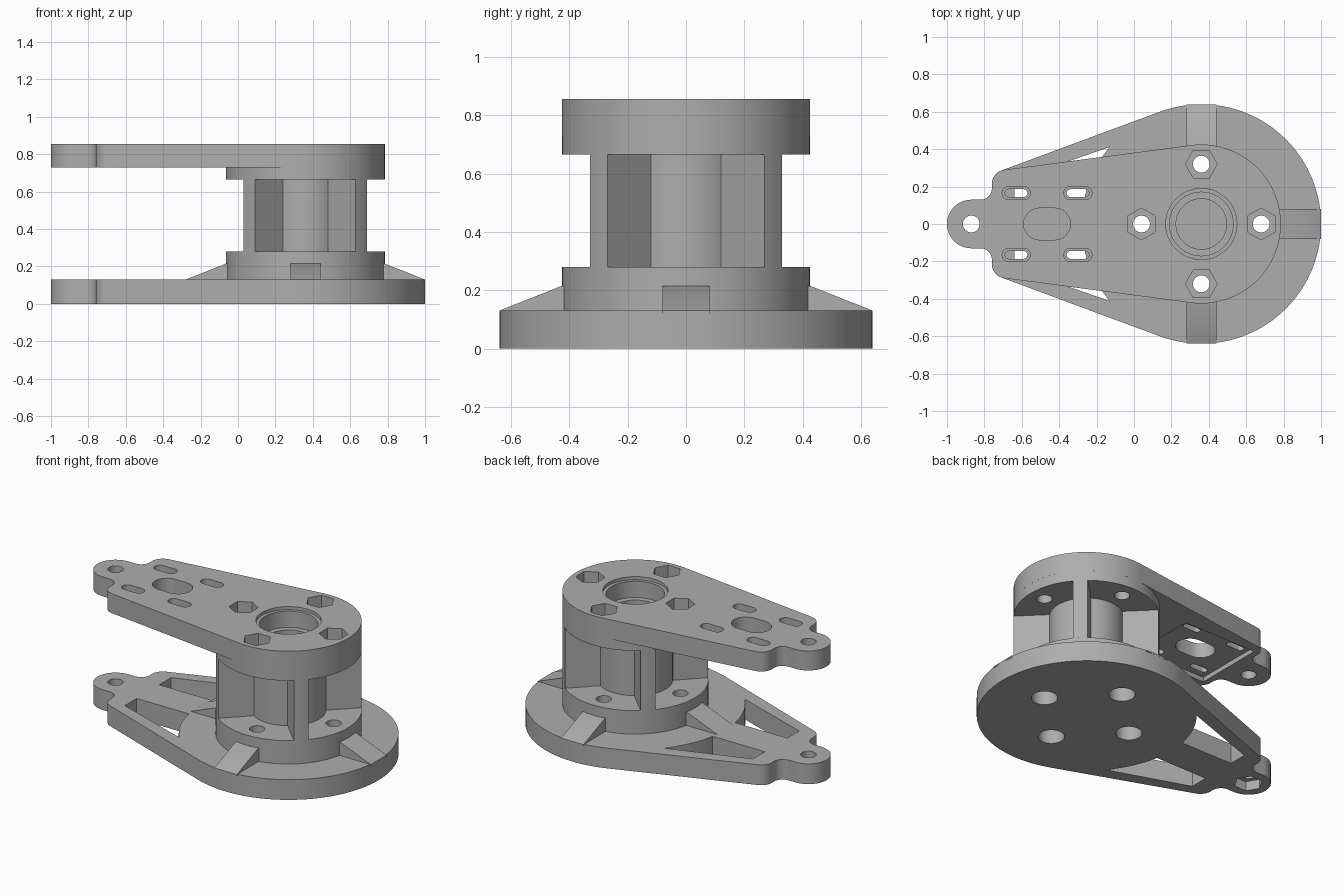
import bpy, bmesh
from math import sin, cos, asin, acos, atan2, hypot, radians, pi, tau
from mathutils import Matrix

if "Cube" in bpy.data.objects:
    bpy.data.objects.remove(bpy.data.objects["Cube"])

grey = bpy.data.materials.new("plain_grey")
grey.use_nodes = True
colour = (0.42, 0.42, 0.42, 1)
grey.diffuse_color = colour
grey.node_tree.nodes["Principled BSDF"].inputs["Base Color"].default_value = colour

HUB = (0.36, 0)          # axis of the hub
LUG = (-0.87, 0)         # axis of the end lug
BOLTS = [(HUB[0] + 0.32 * cos(k * pi / 2), 0.32 * sin(k * pi / 2), k * pi / 2) for k in range(4)]
BASE_TOP, LOW_TOP, COL_TOP, PLATE_LOW, TOP = 0.13, 0.28, 0.665, 0.73, 0.855
FLANGE_R = 0.425


def arc(c, r, a0, a1, n=12):
    return [(c[0] + r * cos(a0 + (a1 - a0) * i / n), c[1] + r * sin(a0 + (a1 - a0) * i / n))
            for i in range(n + 1)]


def circle(c, r, n=64, turn=0):
    return arc(c, r, turn, turn + tau, n)[:-1]


def slot(c, length, width):
    h = (length - width) / 2
    return (arc((c[0] + h, c[1]), width / 2, -pi / 2, pi / 2)
            + arc((c[0] - h, c[1]), width / 2, pi / 2, 3 * pi / 2))


def prism(name, outline, z0, z1):
    bm = bmesh.new()
    face = bm.faces.new([bm.verts.new((x, y, z0)) for x, y in outline])
    top = bmesh.ops.extrude_face_region(bm, geom=[face])
    verts = [v for v in top["geom"] if isinstance(v, bmesh.types.BMVert)]
    bmesh.ops.translate(bm, verts=verts, vec=(0, 0, z1 - z0))
    bmesh.ops.recalc_face_normals(bm, faces=bm.faces)
    mesh = bpy.data.meshes.new(name)
    bm.to_mesh(mesh)
    bm.free()
    mesh.materials.append(grey)
    obj = bpy.data.objects.new(name, mesh)
    bpy.context.collection.objects.link(obj)
    return obj


def select(obj):
    bpy.ops.object.select_all(action="DESELECT")
    obj.select_set(True)
    bpy.context.view_layer.objects.active = obj


def cut(obj, cutters):
    """Subtract each (outline, z0, z1) prism from the part."""
    for outline, z0, z1 in cutters:
        tool = prism("cutter", outline, z0, z1)
        tool.hide_render = True
        mod = obj.modifiers.new("cut", "BOOLEAN")
        mod.operation, mod.solver, mod.object = "DIFFERENCE", "EXACT", tool
        select(obj)
        bpy.ops.object.modifier_apply(modifier=mod.name)
        bpy.data.objects.remove(tool)


def finish(obj):
    select(obj)
    bpy.ops.object.shade_smooth_by_angle(angle=radians(30))


def arm_outline(r):
    """Teardrop round the hub with shoulders and an end lug."""
    c, cr = (-0.685, 0.215), 0.075
    dx, dy = c[0] - HUB[0], c[1]
    n = atan2(dy, dx) - acos((r - cr) / hypot(dx, dy))
    half = arc(LUG, 0.13, pi, pi / 2)
    half += arc((-0.82, 0.19), 0.06, -pi / 2, 0, 8)
    half += arc(c, cr, pi, n, 8) + arc(HUB, r, n, 0, 32)
    return half + [(x, -y) for x, y in reversed(half[1:-1])]


# Base plate with side windows, bolt recesses and lug nut pocket
base = prism("base_plate", arm_outline(0.64), 0, BASE_TOP)
window = [(-0.64, 0.115), (-0.64, 0.235)] + arc(HUB, 0.64, radians(140), radians(169.7))
cuts = [([(x, s * y) for x, y in window], -1, 1) for s in (1, -1)]
cuts += [(circle(b, 0.077, 32), -1, 1) for b in BOLTS]
cuts += [(circle(LUG, 0.045, 32), -1, 1), (circle(LUG, 0.085, 6), -1, 0.06)]
cut(base, cuts)
finish(base)

# Hub flanges above and below the column
for name, z0, z1 in (("lower_flange", BASE_TOP, LOW_TOP), ("upper_flange", COL_TOP, PLATE_LOW)):
    flange = prism(name, circle(HUB, FLANGE_R), z0, z1)
    cut(flange, [(circle(b, 0.045, 32), -1, 2) for b in BOLTS] + [(circle(HUB, 0.135), -1, 2)])
    finish(flange)

# Column: round core with four diagonal ribs
core_r, rib_half = 0.218, 0.0435
inner, outer = asin(rib_half / core_r), asin(rib_half / FLANGE_R)
profile = []
for k in range(4):
    a = pi / 4 + k * pi / 2
    profile += arc(HUB, FLANGE_R, a - outer, a + outer, 4)
    profile += arc(HUB, core_r, a + inner, a + pi / 2 - inner, 14)
column = prism("ribbed_column", profile, LOW_TOP, COL_TOP)
cut(column, [(circle(HUB, 0.135), -1, 2)])
finish(column)

# Sloped gussets round the lower flange
for k in range(4):
    gusset = prism(f"gusset_{k + 1}", [(0.4, 0.12), (0.64, 0.12), (0.64, BASE_TOP),
                                       (FLANGE_R, 0.215), (0.4, 0.215)], -0.08, 0.08)
    gusset.data.transform(Matrix.Translation((*HUB, 0)) @ Matrix.Rotation(k * pi / 2, 4, "Z")
                          @ Matrix.Rotation(pi / 2, 4, "X"))
    finish(gusset)

# Top plate with bearing seat, nut pockets, slots and underside recess
plate = prism("top_plate", arm_outline(FLANGE_R), PLATE_LOW, TOP)
cuts = [(circle(HUB, 0.17), 0, 1), (circle(HUB, 0.19), TOP - 0.02, 1)]
cuts += [(circle(LUG, 0.045, 32), 0, 1)]
for x, y, a in BOLTS:
    cuts += [(circle((x, y), 0.045, 32), 0, 1),
             (circle((x, y), 0.085, 6, a + pi / 2), TOP - 0.08, 1)]
cuts += [([(-0.72, -0.23), (-0.2, -0.23), (-0.2, 0.23), (-0.72, 0.23)], 0, PLATE_LOW + 0.03)]
cuts += [(slot((-0.465, 0), 0.25, 0.17), 0, 1)]
for x in (-0.63, -0.3):
    for y in (-0.165, 0.165):
        cuts += [(slot((x, y), 0.12, 0.042), 0, 1), (slot((x, y), 0.15, 0.07), TOP - 0.05, 1)]
cut(plate, cuts)
finish(plate)
